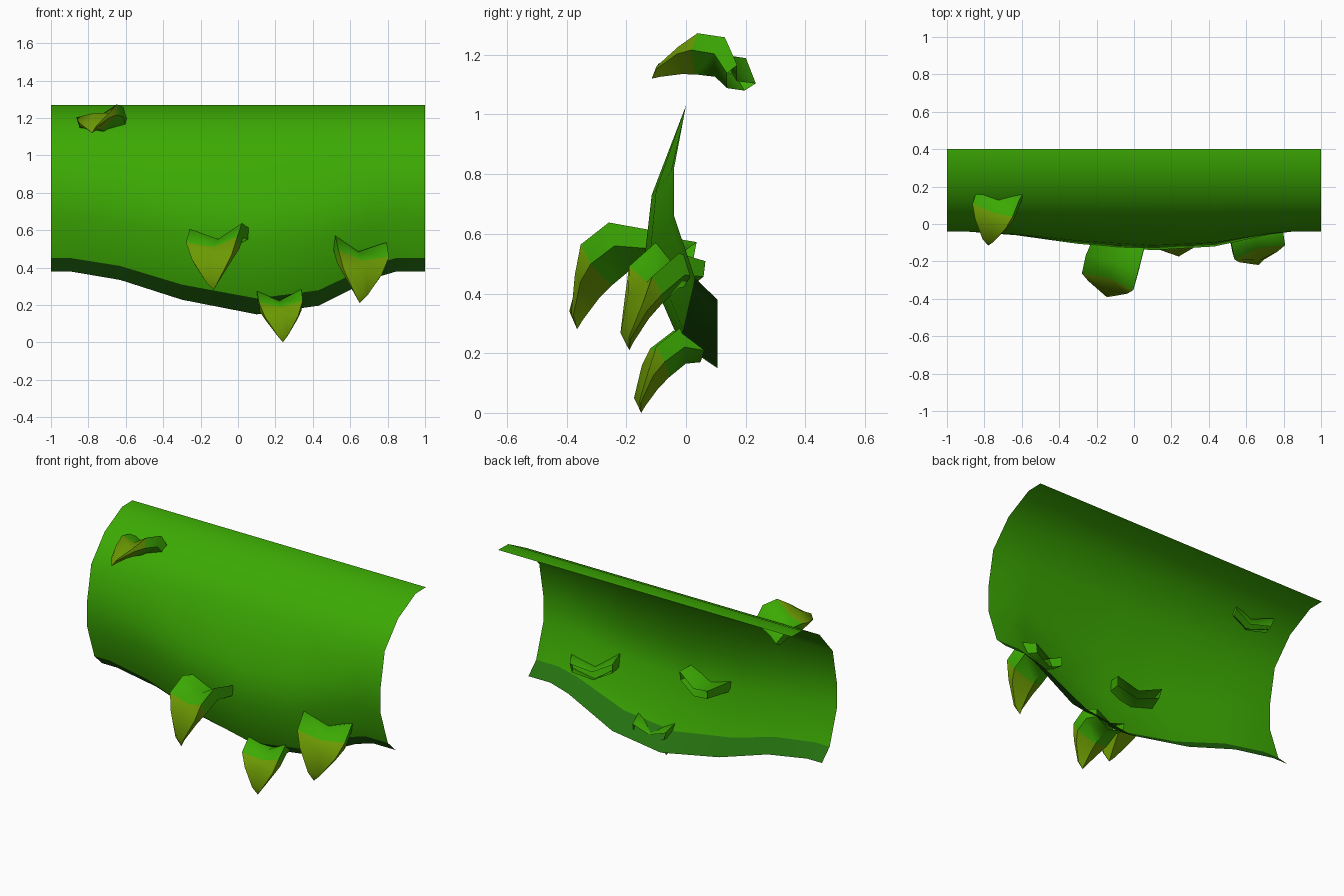
import bpy, bmesh
from math import radians
from mathutils import Matrix, Vector, Euler

if "Cube" in bpy.data.objects:
    bpy.data.objects.remove(bpy.data.objects["Cube"])


def material(name, rgb):
    m = bpy.data.materials.new(name)
    m.use_nodes = True
    m.diffuse_color = (*rgb, 1)
    m.node_tree.nodes["Principled BSDF"].inputs["Base Color"].default_value = (*rgb, 1)
    return m


green = material("leaf green", (0.045, 0.4, 0.001))
dark = material("dark green lip", (0.018, 0.16, 0.005))
olive = material("olive thorn tip", (0.15, 0.32, 0.001))


def finish(name, bm, mats, angle):
    """Smooth shading with sharp creases, then link the object."""
    for f in bm.faces:
        f.smooth = True
    for e in bm.edges:
        if len(e.link_faces) == 2 and e.calc_face_angle(0) > radians(angle):
            e.smooth = False
    mesh = bpy.data.meshes.new(name)
    bm.to_mesh(mesh)
    bm.free()
    for m in mats:
        mesh.materials.append(m)
    ob = bpy.data.objects.new(name, mesh)
    bpy.context.collection.objects.link(ob)


# Curved skin: an end profile blended towards a bulging profile along x
end_profile = [(.4, 1.27), (.3, 1.268), (.13, 1.18), (0, 1.03),
               (-.04, .82), (-.04, .66), (.03, .452), (.105, .38)]
bulge_profile = end_profile[:4] + [(-.115, .73), (-.14, .51), (-.02, .235), (.105, .15)]
columns = [(-1, 0), (-.9, 0), (-.63, .2), (-.3, .66), (.1, 1),
           (.43, .8), (.73, .15), (.85, 0), (1, 0)]
bm = bmesh.new()
grid = []
for x, w in columns:
    pts = [Vector(a).lerp(Vector(b), w) for a, b in zip(end_profile, bulge_profile)]
    grid.append([bm.verts.new((x, p.x, p.y)) for p in pts])
for a, b in zip(grid, grid[1:]):
    for j in range(len(a) - 1):
        f = bm.faces.new((a[j], a[j + 1], b[j + 1], b[j]))
        # the lowest row is the dark lip
        f.material_index = int(j == len(a) - 2)
    # hard crease above the lip
    bm.edges.get((a[-2], b[-2])).smooth = False
finish("curved_skin", bm, [green, dark], 50)

# Thorn stations: top (y, z), bottom (y, z), half width,
# then how far the wings and the centre crease drop from top to bottom
stations = [((.07, .25), (.06, .17), .105, 0, .5),
            ((-.03, .28), (.0, .165), .12, 0, .5),
            ((-.112, .225), (-.055, .12), .118, .05, .35),
            ((-.15, .165), (-.09, .085), .09, .3, .05),
            ((-.174, .05), (-.135, .025), .03, .4, 0)]
tip_point = Vector((0, -.15, 0))


def thorn(name, tip, scale, pitch, roll, yaw, extend=0):
    """Hooked thorn with a V-shaped section, placed by its tip."""
    bm = bmesh.new()
    rings = []
    for i, (top, low, w, wing_drop, crease_drop) in enumerate(stations):
        t = Vector((0, *top))
        b = Vector((0, *low))
        if i == 0:
            t.y += extend
            b.y += extend
        wing = t.lerp(b, wing_drop)
        crease = t.lerp(b, crease_drop)
        under = t.lerp(b, .55)
        side = Vector((w, 0, 0))
        ring = [wing - side, crease, wing + side, under + side * .95, b, under - side * .95]
        rings.append([bm.verts.new(p) for p in ring])
    for i, (a, b) in enumerate(zip(rings, rings[1:])):
        for k in range(6):
            n = (k + 1) % 6
            f = bm.faces.new((a[k], a[n], b[n], b[k]))
            f.material_index = int(i >= 2)
    end = bm.verts.new(tip_point)
    for k in range(6):
        f = bm.faces.new((rings[-1][k], rings[-1][(k + 1) % 6], end))
        f.material_index = 1
    bmesh.ops.recalc_face_normals(bm, faces=bm.faces)
    turn = Euler([radians(v) for v in (pitch, roll, yaw)]).to_matrix().to_4x4()
    place = Matrix.Translation(tip) @ turn @ Matrix.Scale(scale, 4) @ Matrix.Translation(-tip_point)
    bm.transform(place)
    finish(name, bm, [green, olive], 48)


thorn("large_thorn", (-.13, -.365, .28), 1.23, 0, -6, -18, .08)
thorn("side_thorn", (.65, -.19, .21), 1.2, 4, 7, 16, -.02)
thorn("lower_thorn", (.24, -.15, 0), 1, 0, -2, 5, -.01)
thorn("upper_thorn", (-.78, -.115, 1.12), 1, -46, -17, -18)
